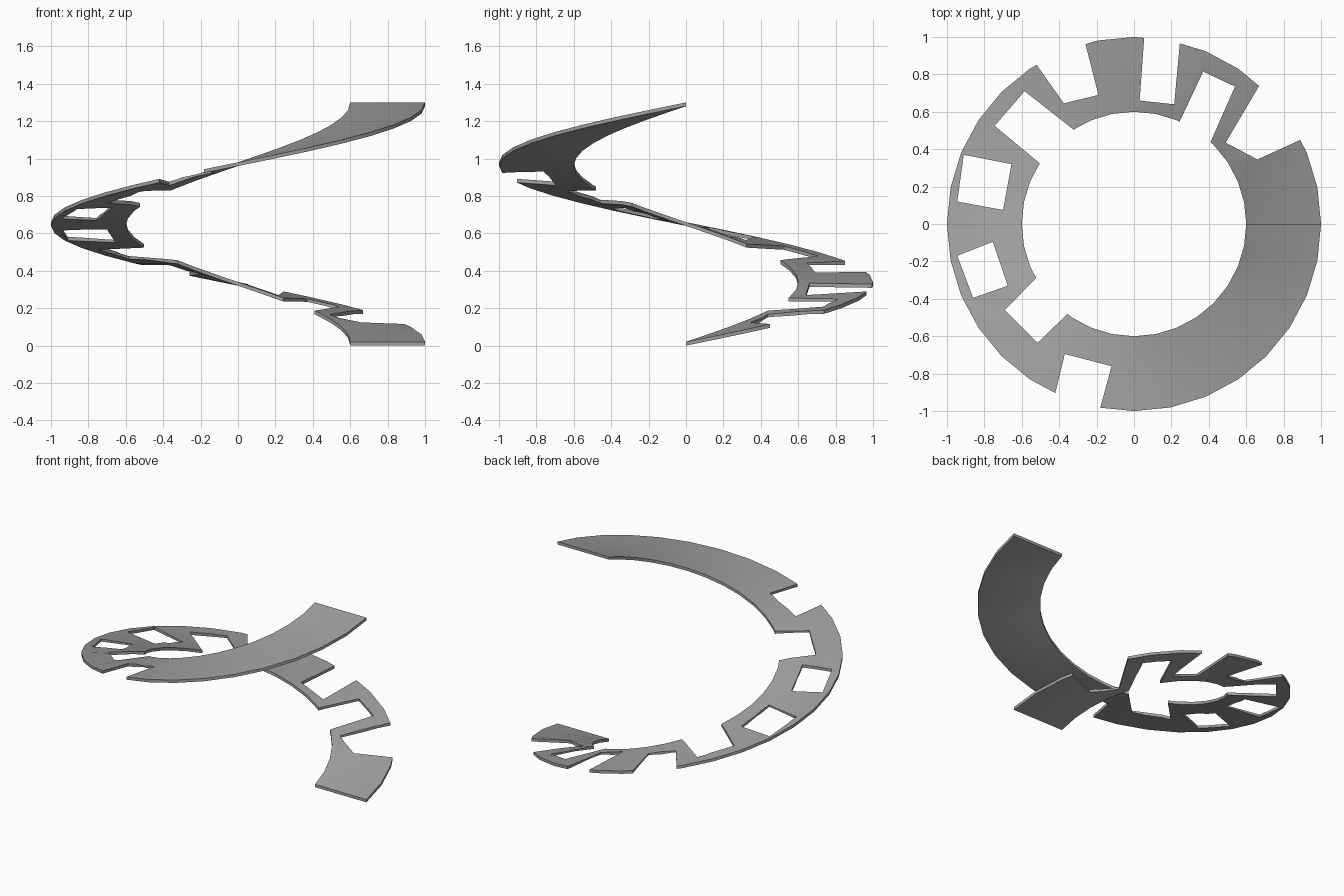
import bpy
import bmesh
import math
from mathutils import Vector

cube = bpy.data.objects.get("Cube")
if cube:
    bpy.data.objects.remove(cube, do_unlink=True)

SEGMENTS = 32
INNER, OUTER = 0.6, 1.0
RISE, THICK = 1.28, 0.02

grey = bpy.data.materials.new("mid grey")
grey.use_nodes = True
colour = (0.35, 0.35, 0.35, 1)
grey.diffuse_color = colour
grey.node_tree.nodes["Principled BSDF"].inputs["Base Color"].default_value = colour


def make_object(name, bm):
    bmesh.ops.recalc_face_normals(bm, faces=bm.faces)
    mesh = bpy.data.meshes.new(name)
    bm.to_mesh(mesh)
    bm.free()
    mesh.materials.append(grey)
    obj = bpy.data.objects.new(name, mesh)
    bpy.context.collection.objects.link(obj)
    return obj


# Spiral ramp: one full turn of a rectangular cross-section
bm = bmesh.new()
previous = None
for i in range(SEGMENTS + 1):
    turn = i / SEGMENTS
    c, s = math.cos(turn * math.tau), math.sin(turn * math.tau)
    low = RISE * turn
    section = [bm.verts.new((r * c, r * s, z)) for r, z in (
        (INNER, low), (OUTER, low), (OUTER, low + THICK), (INNER, low + THICK))]
    if previous:
        for k in range(4):
            n = (k + 1) % 4
            bm.faces.new((previous[k], previous[n], section[n], section[k]))
    if i in (0, SEGMENTS):
        bm.faces.new(section)
    previous = section
bmesh.ops.triangulate(bm, faces=bm.faces)
ramp = make_object("spiral_ramp", bm)

# Cut-outs in plan: closed wall first, then the open side of each notch
notches = [
    # through the outer rim
    [(.66, .345), (.49, .435), (.67, .74), (.89, .45)],
    [(.215, .64), (.03, .66), (.055, 1), (.245, .965)],
    [(-.19, .69), (-.375, .645), (-.52, .85), (-.26, .965)],
    [(-.37, -.695), (-.12, -.76), (-.18, -.98), (-.42, -.9)],
    # through the inner rim
    [(.37, .815), (.54, .735), (.41, .44), (.245, .55)],
    [(-.585, .71), (-.745, .525), (-.505, .325), (-.33, .51)],
    [(-.69, -.46), (-.515, -.635), (-.355, -.48), (-.525, -.29)],
]
windows = [
    [(-.91, .37), (-.655, .32), (-.7, .075), (-.945, .12)],
    [(-.945, -.17), (-.755, -.095), (-.675, -.33), (-.86, -.395)],
]


def open_up(points):
    """Lengthen the side walls so the notch passes the rim."""
    a, b, c, d = map(Vector, points)
    return [a, b, b + (c - b) * 1.25, a + (d - a) * 1.25]


# Upright prisms that cut the notches and windows
bm = bmesh.new()
for outline in [open_up(n) for n in notches] + windows:
    base = [bm.verts.new((p[0], p[1], -0.2)) for p in outline]
    top = [bm.verts.new((p[0], p[1], RISE + 0.2)) for p in outline]
    bm.faces.new(base)
    bm.faces.new(top)
    for k in range(4):
        n = (k + 1) % 4
        bm.faces.new((base[k], base[n], top[n], top[k]))
cutter = make_object("notch_cutter", bm)
cutter.hide_render = True

cut = ramp.modifiers.new("notches", "BOOLEAN")
cut.operation = "DIFFERENCE"
cut.solver = "EXACT"
cut.object = cutter
bpy.context.view_layer.objects.active = ramp
ramp.select_set(True)
bpy.ops.object.modifier_apply(modifier=cut.name)
bpy.data.objects.remove(cutter, do_unlink=True)

bpy.ops.object.shade_smooth_by_angle(angle=math.radians(30))
